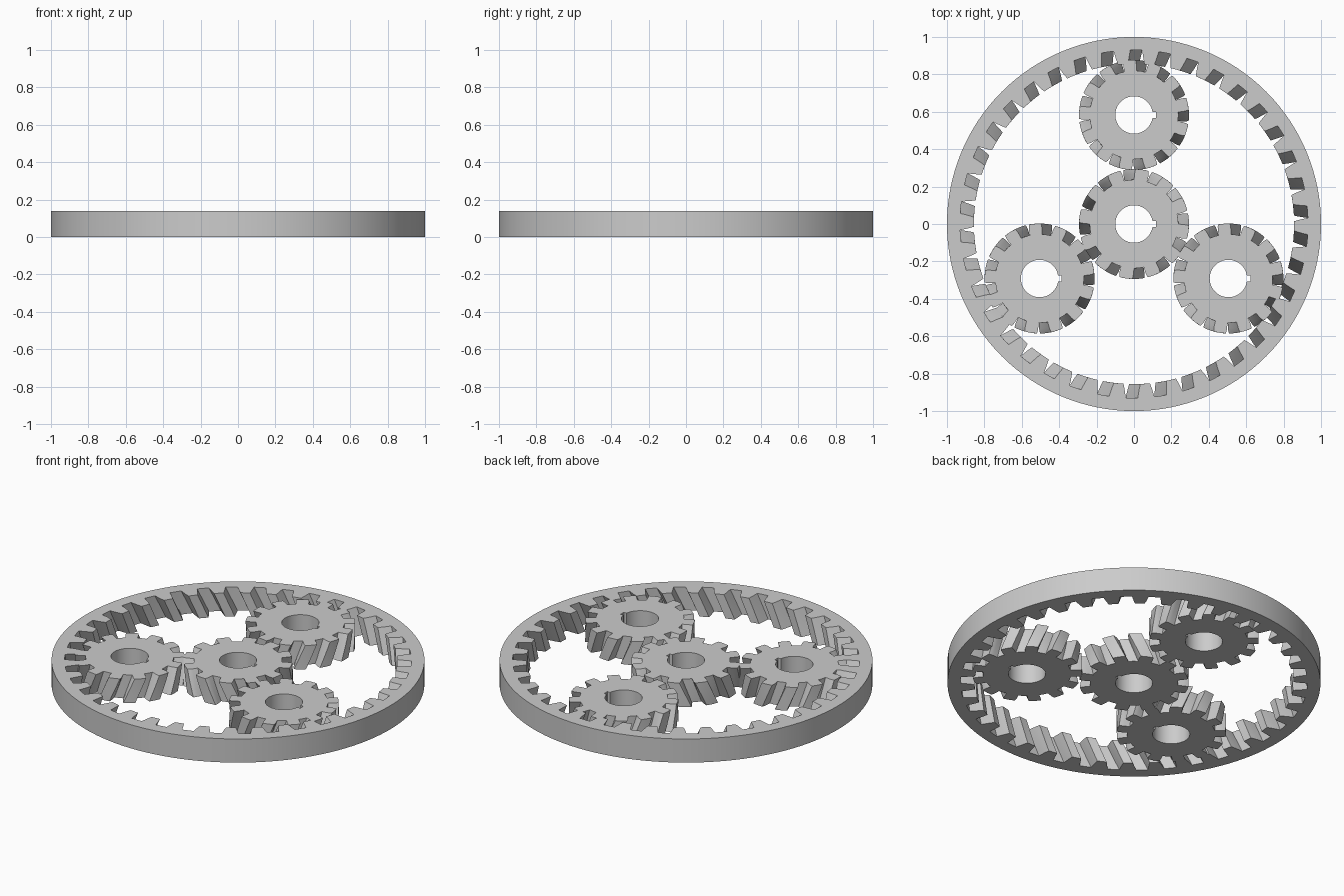
import bpy, bmesh
from math import sin, cos, pi, radians, sqrt, ceil

if "Cube" in bpy.data.objects:
    bpy.data.objects.remove(bpy.data.objects["Cube"])

H = 0.14          # common thickness
LAYERS = 8        # slices of the helical twist


def tooth_loop(n, phase, flank):
    """Closed outline as (radius, angle); flank lists (radius, half width as a
    fraction of the pitch) from root to tip, each tooth centred on its angle."""
    pitch = 2 * pi / n
    pts = []
    for i in range(n):
        c = phase + i * pitch
        pts += [(r, c - f * pitch) for r, f in flank]
        pts.append((flank[-1][0], c))
        pts += [(r, c + f * pitch) for r, f in reversed(flank)]
        pts.append((flank[0][0], c + pitch / 2))
    return pts


def circle_loop(r, n):
    return [(r, 2 * pi * i / n) for i in range(n)]


def keyed_bore(r=0.1, n=48, half=0.015, depth=0.118):
    """Round bore with a small square keyway at +x."""
    a = 0.15
    pts = [(r, a + (2 * pi - 2 * a) * i / n) for i in range(n + 1)]
    k = half / depth
    return pts + [(depth, -k), (depth, k)]


def skin(bm, loop, twist, layers):
    """Sweep a loop upward with twist; return its bottom and top edges."""
    rows = []
    for j in range(layers + 1):
        t = j / layers
        rows.append([bm.verts.new((r * cos(a + twist * t), r * sin(a + twist * t), H * t))
                     for r, a in loop])
    n = len(loop)
    for lo, hi in zip(rows, rows[1:]):
        for i in range(n):
            k = (i + 1) % n
            bm.faces.new((lo[i], lo[k], hi[k], hi[i]))
    return [[bm.edges.get((row[i], row[(i + 1) % n])) for i in range(n)]
            for row in (rows[0], rows[-1])]


def make_part(name, toothed, plain, twist, loc=(0, 0, 0)):
    bm = bmesh.new()
    a = skin(bm, toothed, twist, LAYERS)
    b = skin(bm, plain, 0, 1)
    for ea, eb in zip(a, b):
        bmesh.ops.triangle_fill(bm, edges=ea + eb, use_beauty=True)
    bmesh.ops.recalc_face_normals(bm, faces=bm.faces[:])
    me = bpy.data.meshes.new(name)
    bm.to_mesh(me)
    bm.free()
    ob = bpy.data.objects.new(name, me)
    ob.location = loc
    bpy.context.collection.objects.link(ob)
    bpy.ops.object.select_all(action='DESELECT')
    ob.select_set(True)
    bpy.context.view_layer.objects.active = ob
    bpy.ops.object.shade_smooth_by_angle(angle=radians(20))
    return ob


GEAR_FLANK = [(0.237, 0.285), (0.267, 0.27), (0.283, 0.25), (0.294, 0.225)]
RING_FLANK = [(0.93, 0.29), (0.905, 0.26), (0.88, 0.225), (0.856, 0.18)]
RING_TWIST = radians(4.0)

# outer ring with internal teeth
make_part("ring_gear", tooth_loop(38, pi / 38, RING_FLANK),
          circle_loop(1.0, 128), RING_TWIST)

# central gear, opposite hand
make_part("sun_gear", tooth_loop(12, radians(4), GEAR_FLANK),
          keyed_bore(), -RING_TWIST * 38 / 12)

# three planet gears
for i in range(3):
    a = radians(90 + 120 * i)
    make_part(f"planet_gear_{i + 1}", tooth_loop(13, 0, GEAR_FLANK), keyed_bore(),
              RING_TWIST * 38 / 13, (0.583 * cos(a), 0.583 * sin(a), 0))
